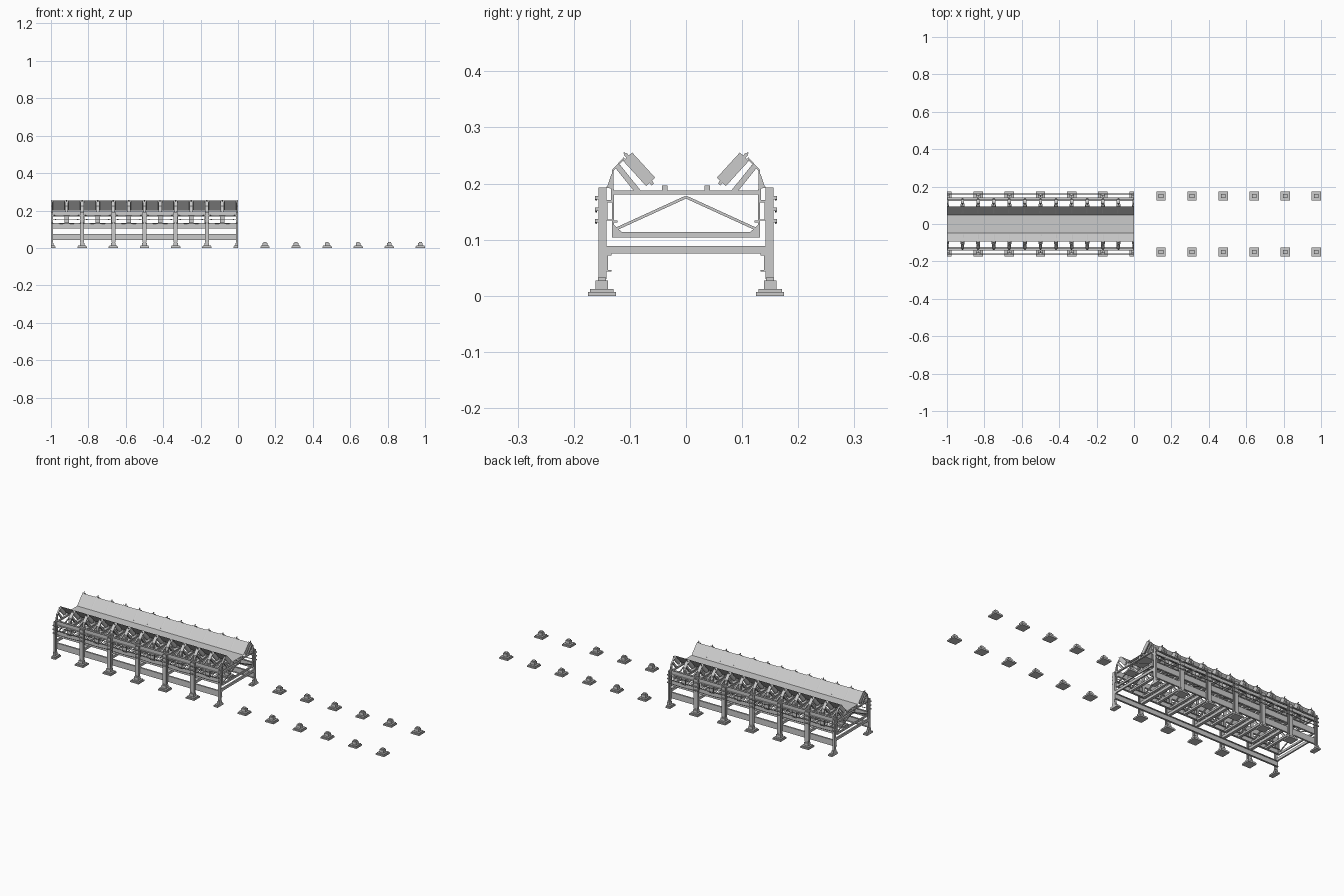
import bpy, bmesh, math
from mathutils import Vector, Matrix

if "Cube" in bpy.data.objects:
    bpy.data.objects.remove(bpy.data.objects["Cube"])

LEGS = [-1 + i / 6 for i in range(7)]
IDLERS = [-1 + i / 12 for i in range(13)]
PADS = [0.975 - i * 0.1662 for i in range(6)]


def prism(bm, pts, x0, x1):
    """Extrude a (y, z) outline along x."""
    a = [bm.verts.new((x0, y, z)) for y, z in pts]
    b = [bm.verts.new((x1, y, z)) for y, z in pts]
    bm.faces.new(a)
    bm.faces.new(b[::-1])
    n = len(pts)
    for i in range(n):
        bm.faces.new((a[i], b[i], b[(i + 1) % n], a[(i + 1) % n]))


def box(bm, x0, x1, y0, y1, z0, z1):
    prism(bm, [(y0, z0), (y1, z0), (y1, z1), (y0, z1)], x0, x1)


def bar(bm, p, q, w, x0, x1):
    """Straight bar between two (y, z) points."""
    p, q = Vector(p), Vector(q)
    d = (q - p).normalized()
    n = Vector((-d.y, d.x)) * w / 2
    prism(bm, [tuple(v) for v in (p + n, q + n, q - n, p - n)], x0, x1)


def channel(bm, x0, x1, y0, y1, z0, z1, t=0.003):
    """C section: web on the y0 side, flanges reaching to y1."""
    s = 1 if y1 > y0 else -1
    w = y0 + s * t
    prism(bm, [(y0, z0), (y1, z0), (y1, z0 + t), (w, z0 + t),
               (w, z1 - t), (y1, z1 - t), (y1, z1), (y0, z1)], x0, x1)


def finish(name, bm, clip=True, smooth=False):
    if clip:  # the conveyor section is cut flush at both ends
        for x, nx in ((-1, -1), (0, 1)):
            bmesh.ops.bisect_plane(bm, geom=bm.verts[:] + bm.edges[:] + bm.faces[:],
                                   plane_co=(x, 0, 0), plane_no=(nx, 0, 0),
                                   clear_outer=True, dist=1e-6)
        bmesh.ops.holes_fill(bm, edges=[e for e in bm.edges if e.is_boundary], sides=0)
    bmesh.ops.recalc_face_normals(bm, faces=bm.faces[:])
    me = bpy.data.meshes.new(name)
    bm.to_mesh(me)
    bm.free()
    ob = bpy.data.objects.new(name, me)
    bpy.context.collection.objects.link(ob)
    if smooth:
        bpy.context.view_layer.objects.active = ob
        ob.select_set(True)
        bpy.ops.object.shade_smooth_by_angle(angle=math.radians(40))
        ob.select_set(False)
    return ob


def footing(bm, x, y):
    for hx, hy, z0, z1 in ((.025, .025, 0, .007), (.021, .021, .007, .012),
                           (.0125, .011, .012, .027), (.008, .007, .027, .033)):
        box(bm, x - hx, x + hx, y - hy, y + hy, z0, z1)


# Footings under the legs and the free row of footings
for name, xs, clip in (("leg_footings", LEGS, True), ("free_footings", PADS, False)):
    bm = bmesh.new()
    for x in xs:
        for s in (-1, 1):
            footing(bm, x, s * .15)
    finish(name, bm, clip)

# I-section legs
bm = bmesh.new()
for x in LEGS:
    for s in (-1, 1):
        for y in (.1435, .1545):
            box(bm, x - .011, x + .011, s * y - .0015, s * y + .0015, .03, .193)
        box(bm, x - .002, x + .002, s * .149 - .004, s * .149 + .004, .03, .193)
finish("legs", bm)

# Cross beams between legs
bm = bmesh.new()
for x in LEGS:
    box(bm, x - .008, x + .008, -.143, .143, .075, .089)
finish("leg_cross_beams", bm)

# Long side channels
for name, y0, y1, z0, z1 in (("lower_side_rails", .142, .133, .043, .075),
                             ("middle_side_rails", .132, .122, .104, .134),
                             ("upper_side_rails", .131, .142, .168, .195)):
    bm = bmesh.new()
    for s in (-1, 1):
        channel(bm, -1, 0, s * y0, s * y1, z0, z1)
    finish(name, bm)

# Trussed frames across the conveyor
bm = bmesh.new()
for x in IDLERS:
    box(bm, x - .007, x + .007, -.131, .131, .104, .114)
    box(bm, x - .009, x + .009, -.131, .131, .181, .188)
    for s in (-1, 1):
        box(bm, x - .007, x + .007, s * .130 - .002, s * .130 + .002, .104, .19)
        bar(bm, (s * .127, .118), (0, .176), .005, x - .004, x + .004)
        prism(bm, [(s * .13, .11), (s * .115, .114), (s * .13, .128)],
              x - .002, x + .002)
finish("truss_frames", bm)

# C-shaped spacers between side rails and legs
bm = bmesh.new()
for x in IDLERS:
    for s in (-1, 1):
        channel(bm, x - .012, x + .012, s * .142, s * .132, .134, .168, .002)
finish("side_spacers", bm)

# Idler brackets: inclined arms, bent end plates, gussets, centre stubs
bm = bmesh.new()
for x in IDLERS:
    for s in (-1, 1):
        bar(bm, (s * .122, .231), (s * .085, .185), .010, x - .006, x + .006)
        prism(bm, [(s * .132, .186), (s * .132, .224), (s * .111, .247),
                   (s * .109, .245), (s * .1295, .222), (s * .1295, .186)],
              x - .009, x + .009)
        prism(bm, [(s * .131, .19), (s * .141, .193), (s * .133, .217),
                   (s * .131, .217)], x - .003, x + .003)
        box(bm, x - .008, x + .008, s * .038 - .005, s * .038 + .005, .187, .197)
        bar(bm, (s * .111, .2555), (s * .101, .2445), .003, x - .002, x + .002)
finish("idler_brackets", bm)

# Inclined rollers
bm = bmesh.new()
for x in IDLERS:
    for s in (-1, 1):
        a, b = Vector((x, s * .104, .248)), Vector((x, s * .063, .203))
        rot = (b - a).to_track_quat('Z', 'Y').to_matrix().to_4x4()
        for r, e in ((.011, 0), (.003, .012)):
            bmesh.ops.create_cone(bm, cap_ends=True, segments=20, radius1=r, radius2=r,
                                  depth=(b - a).length + e,
                                  matrix=Matrix.Translation((a + b) / 2) @ rot)
finish("rollers", bm, smooth=True)

# Troughed belt, a thin sheet
bm = bmesh.new()
prof = [(-.094, .253), (-.048, .201), (.048, .201), (.094, .253)]
rows = [[bm.verts.new((x, y, z)) for y, z in prof] for x in (-1, 0)]
for i in range(3):
    bm.faces.new((rows[0][i], rows[1][i], rows[1][i + 1], rows[0][i + 1]))
finish("belt", bm, clip=False)

# Sagging cables along both sides, with clips on the legs
cu = bpy.data.curves.new("side_cables", 'CURVE')
cu.dimensions = '3D'
cu.bevel_depth = .0018
cu.bevel_resolution = 1
cu.use_fill_caps = True
clips = bmesh.new()
for s in (-1, 1):
    for z in (.132, .152, .173):
        sp = cu.splines.new('POLY')
        sp.points.add(48)
        for i, p in enumerate(sp.points):
            t = (i % 8) / 8
            p.co = (-1 + i / 48, s * .160, z + .002 - .016 * t * (1 - t), 1)
        for x in LEGS:
            box(clips, x - .005, x + .005, s * .159 - .003, s * .159 + .003,
                z - .001, z + .005)
bpy.context.collection.objects.link(bpy.data.objects.new("side_cables", cu))
finish("cable_clips", clips)
